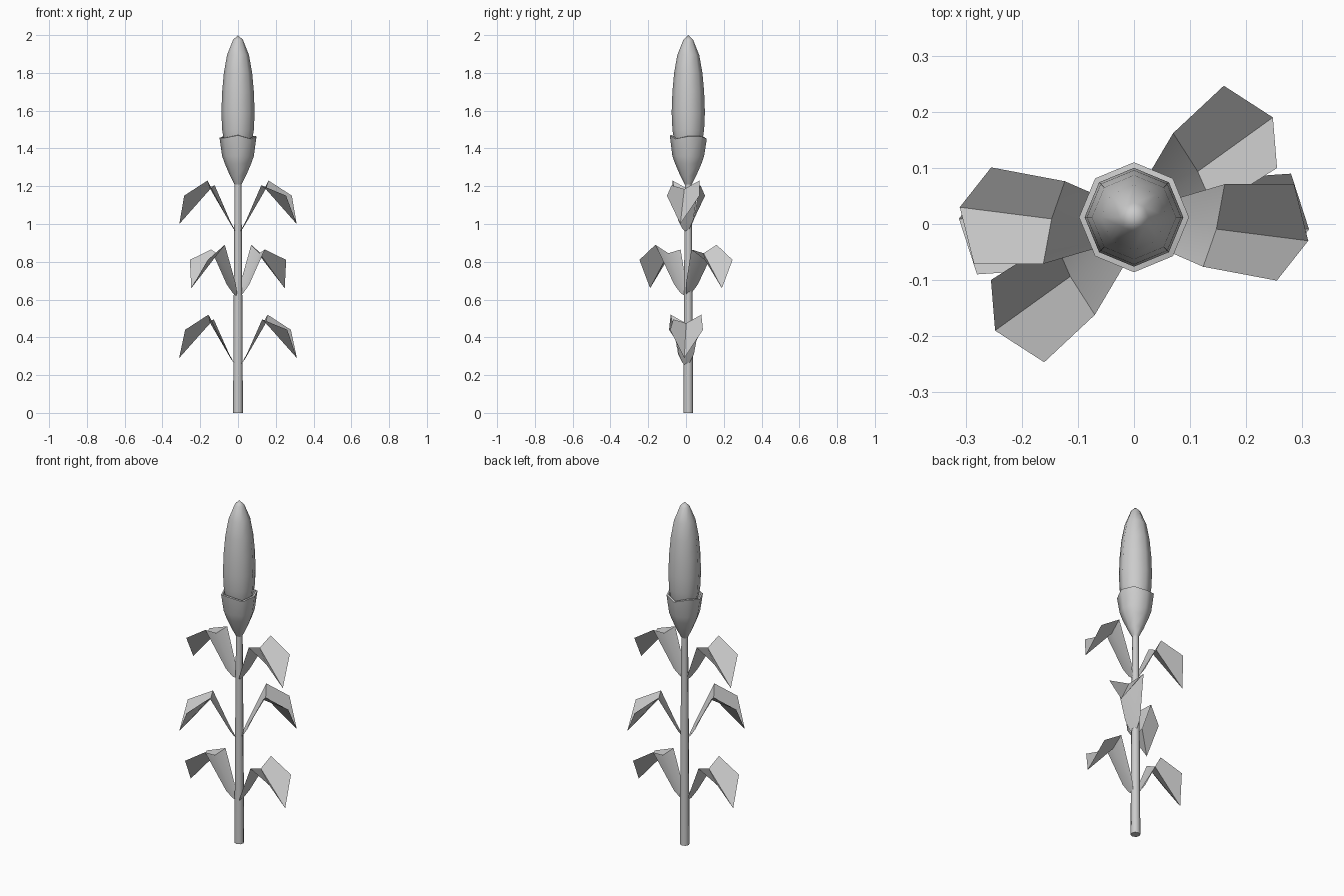
import bpy, bmesh, math
from mathutils import Matrix

if "Cube" in bpy.data.objects:
    bpy.data.objects.remove(bpy.data.objects["Cube"])

CY = 0.012  # stem axis sits slightly behind the centre


def finish(name, bm, angle):
    me = bpy.data.meshes.new(name)
    bm.to_mesh(me)
    bm.free()
    ob = bpy.data.objects.new(name, me)
    bpy.context.collection.objects.link(ob)
    bpy.ops.object.select_all(action='DESELECT')
    ob.select_set(True)
    bpy.context.view_layer.objects.active = ob
    bpy.ops.object.shade_smooth_by_angle(angle=math.radians(angle))
    return ob


def lathe(name, profile, sides=8, wave=None, angle=60):
    """Turn (radius, z) points around the stem; wave maps a ring to a z ripple."""
    wave = wave or {}
    bm = bmesh.new()
    rings = []
    for i, (r, z) in enumerate(profile):
        if r == 0:
            rings.append([bm.verts.new((0, CY, z))] * sides)
            continue
        ring = []
        for k in range(sides):
            a = 2 * math.pi * k / sides
            dz = wave.get(i, 0) * math.sin(3 * a + 0.4)
            ring.append(bm.verts.new((r * math.cos(a), CY + r * math.sin(a), z + dz)))
        rings.append(ring)
    for lo, hi in zip(rings, rings[1:]):
        for k in range(sides):
            n = (k + 1) % sides
            quad = list(dict.fromkeys((lo[k], lo[n], hi[n], hi[k])))
            bm.faces.new(quad)
    return finish(name, bm, angle)


def leaf(name, angle, height):
    """Folded leaf: rows of (left, middle, right) points as (out, sideways, up)."""
    rows = [
        ((0.022, 0.02, 0.265), (0.012, 0.0, 0.25), (0.022, -0.018, 0.265)),
        ((0.047, 0.043, 0.31), (0.04, 0.0, 0.29), (0.047, -0.037, 0.31)),
        ((0.154, 0.086, 0.52), (0.147, 0.005, 0.475), (0.130, -0.064, 0.495)),
        ((0.277, 0.098, 0.44), (0.312, 0.0, 0.29), (0.263, -0.076, 0.44)),
    ]
    bm = bmesh.new()
    grid = [[bm.verts.new(p) for p in row] for row in rows]
    for a, b in zip(grid, grid[1:]):
        for k in range(2):
            bm.faces.new((a[k], a[k + 1], b[k + 1], b[k]))
    bmesh.ops.recalc_face_normals(bm, faces=bm.faces)
    if sum(f.normal.z * f.calc_area() for f in bm.faces) < 0:
        bmesh.ops.reverse_faces(bm, faces=bm.faces)
    bm.transform(Matrix.Translation((0, 0, height)) @ Matrix.Rotation(math.radians(angle), 4, 'Z'))
    return finish(name, bm, 40)


# Tapered stem
lathe("stem", [(0, 0), (0.026, 0), (0.024, 0.4), (0.021, 0.85), (0.018, 1.23)])

# Cup under the flower head, with a rippled lip and inner wall
lathe("cup", [(0.016, 1.205), (0.042, 1.255), (0.070, 1.32), (0.084, 1.36),
              (0.098, 1.46), (0.088, 1.462), (0.076, 1.40), (0, 1.38)],
      wave={4: 0.01, 5: 0.01})

# Tall flower head
lathe("flower_head", [(0.062, 1.39), (0.078, 1.46), (0.084, 1.50), (0.088, 1.59),
                      (0.084, 1.70), (0.075, 1.80), (0.058, 1.895),
                      (0.026, 1.975), (0, 2.0)])

# Three tiers of opposite leaves
for tier, (angle, height) in enumerate([(-1.7, 0.0), (37.5, 0.37), (-5.5, 0.71)], 1):
    for side, turn in (("right", 0), ("left", 180)):
        leaf(f"leaf_{tier}_{side}", angle + turn, height)
